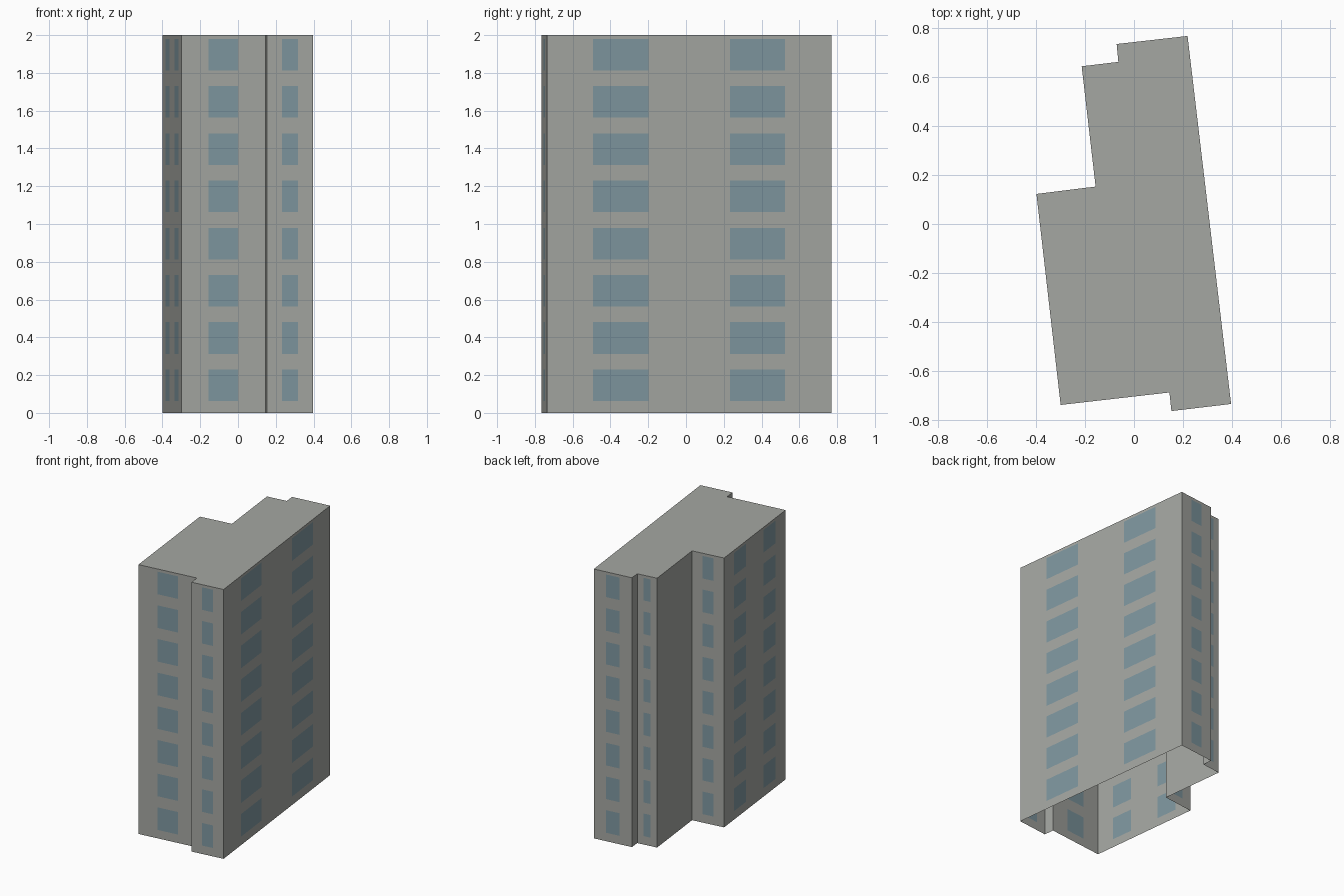
import bpy, bmesh
from mathutils import Vector

if "Cube" in bpy.data.objects:
    bpy.data.objects.remove(bpy.data.objects["Cube"], do_unlink=True)


def make_material(name, rgb):
    mat = bpy.data.materials.new(name)
    mat.use_nodes = True
    color = (*rgb, 1.0)
    mat.diffuse_color = color
    mat.node_tree.nodes["Principled BSDF"].inputs["Base Color"].default_value = color
    return mat


def make_object(name, bm, materials):
    mesh = bpy.data.meshes.new(name)
    bm.to_mesh(mesh)
    bm.free()
    for mat in materials:
        mesh.materials.append(mat)
    obj = bpy.data.objects.new(name, mesh)
    bpy.context.collection.objects.link(obj)
    return obj


concrete = make_material("concrete_grey", (0.376, 0.386, 0.361))
glass = make_material("window_blue", (0.212, 0.311, 0.352))

FLOORS = 8
HEIGHT = 2.0
STOREY = HEIGHT / FLOORS
SILL, LINTEL = 0.0625, 0.23

# Window spans along a wall, as fractions of its length
NONE = []
ONE = [0.325, 0.675]
TWO = [0.162, 0.357, 0.643, 0.838]

# Footprint corners, counterclockwise, each with the pattern of the wall it starts
footprint = [
    ((-0.300, -0.740), ONE),   # front
    ((0.145, -0.689), NONE),   # front step
    ((0.153, -0.765), ONE),    # front projection
    ((0.397, -0.736), TWO),    # long side
    ((0.219, 0.769), ONE),     # back
    ((-0.071, 0.736), NONE),   # back step
    ((-0.064, 0.663), ONE),    # back recess
    ((-0.214, 0.645), NONE),   # narrow wing side
    ((-0.157, 0.153), ONE),    # wing shoulder
    ((-0.399, 0.123), TWO),    # wide wing side
]

# Columns around the plan, with a flag for columns that hold windows
columns = []
for i, (corner, spans) in enumerate(footprint):
    a = Vector(corner)
    b = Vector(footprint[(i + 1) % len(footprint)][0])
    for k, u in enumerate([0.0] + spans):
        columns.append((a.lerp(b, u), k % 2 == 1))

# Heights of every sill and lintel
levels = [0.0]
for floor in range(FLOORS):
    levels += [floor * STOREY + SILL, floor * STOREY + LINTEL]
levels.append(HEIGHT)

# Walls: a grid of faces with the window panes cut into it, open underneath
bm = bmesh.new()
rings = [[bm.verts.new((p.x, p.y, z)) for p, _ in columns] for z in levels]
count = len(columns)
for row in range(len(levels) - 1):
    for c in range(count):
        n = (c + 1) % count
        face = bm.faces.new((rings[row][c], rings[row][n],
                             rings[row + 1][n], rings[row + 1][c]))
        face.material_index = int(columns[c][1] and row % 2 == 1)
make_object("tower_walls", bm, [concrete, glass])

# Flat roof
bm = bmesh.new()
bm.faces.new([bm.verts.new((*corner, HEIGHT)) for corner, _ in footprint])
make_object("roof", bm, [concrete])
